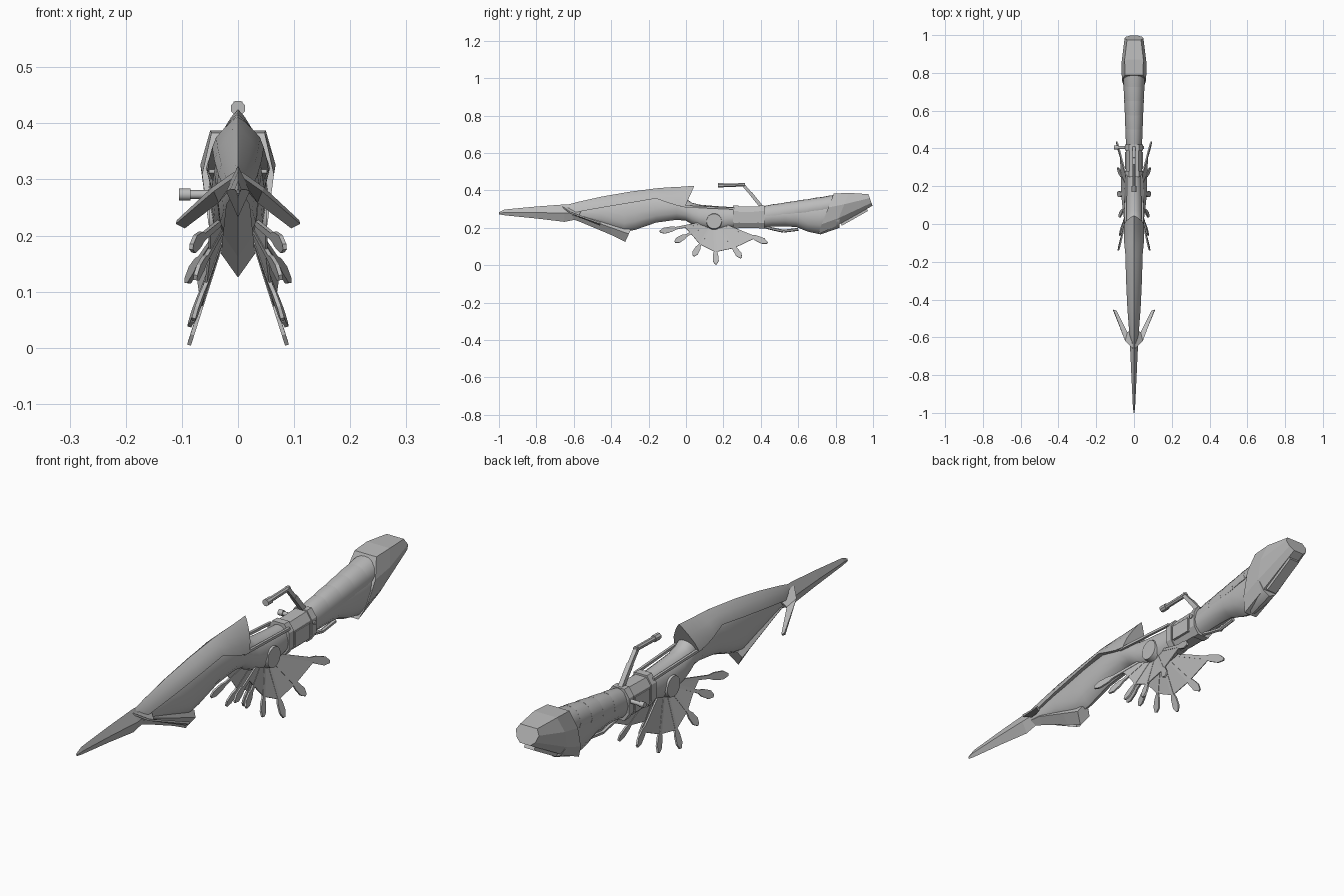
import bpy, bmesh, math
from mathutils import Vector

if "Cube" in bpy.data.objects:
    bpy.data.objects.remove(bpy.data.objects["Cube"])

metal = bpy.data.materials.new("grey_metal")
metal.diffuse_color = (0.5, 0.5, 0.5, 1)
metal.use_nodes = True
metal.node_tree.nodes["Principled BSDF"].inputs["Base Color"].default_value = metal.diffuse_color


def make(name, verts, faces, smooth=None, thick=0):
    me = bpy.data.meshes.new(name)
    me.from_pydata([tuple(v) for v in verts], [], faces)
    bm = bmesh.new()
    bm.from_mesh(me)
    bmesh.ops.recalc_face_normals(bm, faces=bm.faces)
    bm.to_mesh(me)
    bm.free()
    ob = bpy.data.objects.new(name, me)
    bpy.context.collection.objects.link(ob)
    me.materials.append(metal)
    if thick:
        mod = ob.modifiers.new("thickness", 'SOLIDIFY')
        mod.thickness = thick
        mod.offset = 0
    if smooth:
        bpy.ops.object.select_all(action='DESELECT')
        ob.select_set(True)
        bpy.context.view_layer.objects.active = ob
        bpy.ops.object.shade_smooth_by_angle(angle=math.radians(smooth))
    return ob


def loft(name, half, stations, smooth=None):
    """Skin a mirrored half section; station = y, top, bottom, half width, lean of the top."""
    ring = list(half) + [(-u, v) for u, v in reversed(half) if u > 0]
    n = len(ring)
    verts = []
    for y, zt, zb, w, *lean in stations:
        k = lean[0] if lean else 0
        verts += [(u * w, y + k * v, zb + (zt - zb) * v) for u, v in ring]
    faces = [(i * n + j, i * n + (j + 1) % n, (i + 1) * n + (j + 1) % n, (i + 1) * n + j)
             for i in range(len(stations) - 1) for j in range(n)]
    faces += [tuple(range(n)), tuple(range(len(verts) - n, len(verts)))]
    return make(name, verts, faces, smooth)


def rod(name, a, b, r, sides=8, r2=None, smooth=None):
    """Prism between two points."""
    a, b = Vector(a), Vector(b)
    q = (b - a).to_track_quat('Z', 'Y')
    verts = []
    for p, rad in ((a, r), (b, r2 or r)):
        for i in range(sides):
            t = 2 * math.pi * (i + 0.5) / sides
            verts.append(p + q @ Vector((rad * math.cos(t), rad * math.sin(t), 0)))
    faces = [(i, (i + 1) % sides, sides + (i + 1) % sides, sides + i) for i in range(sides)]
    faces += [tuple(range(sides)), tuple(range(sides, 2 * sides))]
    return make(name, verts, faces, smooth)


def box(name, c, size, tilt=0):
    verts = []
    for x in (-.5, .5):
        for y in (-.5, .5):
            for z in (-.5, .5):
                py, pz = y * size[1], z * size[2]
                verts.append((c[0] + x * size[0],
                              c[1] + py * math.cos(tilt) - pz * math.sin(tilt),
                              c[2] + py * math.sin(tilt) + pz * math.cos(tilt)))
    return make(name, verts, [(0, 1, 3, 2), (4, 5, 7, 6), (0, 1, 5, 4),
                              (2, 3, 7, 6), (0, 2, 6, 4), (1, 3, 7, 5)])


ROUND = [(0, 1), (.3, .98), (.6, .9), (.85, .74), (1, .5), (.88, .25), (.5, .07), (0, 0)]
PEAK = [(0, 1), (.22, .88), (.55, .62), (.85, .33), (1, 0), (.85, 0)]
DIAMOND = [(0, 1), (1, .5), (0, 0)]
KEEL = [(.55, 1), (1, .65), (0, 0)]
OCT = [(.55, 1), (1, .75), (1, .25), (.55, 0)]
HEX = [(.74, 1), (1, .66), (.82, .25), (.45, 0)]
SCALE = [(0, 1), (.3, .98), (.6, .9), (.85, .74), (1, .5), (.93, .35)]

# Front spike, keel blade and swept side fins
loft("front_spike", DIAMOND, [
    (-1, .284, .272, .002), (-.97, .298, .267, .006), (-.8, .314, .25, .014),
    (-.65, .325, .232, .021), (-.56, .32, .25, .015)])
loft("keel_blade", KEEL, [
    (-.67, .285, .272, .005), (-.55, .272, .225, .021),
    (-.4, .222, .162, .027), (-.325, .19, .125, .03, .03)])
for s in (1, -1):
    fin = [(.005, -.66, .31), (.045, -.62, .282), (.11, -.455, .224),
           (.094, -.46, .216), (.035, -.575, .262), (.012, -.56, .29)]
    make("side_fin", [(s * x, y, z) for x, y, z in fin],
         [(0, 1, 4, 5), (1, 2, 3, 4)], thick=.008)

# Main body and the peaked hood above it
loft("body", ROUND, [
    (-.6, .305, .255, .015), (-.45, .335, .215, .029), (-.33, .36, .178, .036),
    (-.27, .37, .19, .039), (-.16, .375, .228, .04), (-.05, .38, .243, .043),
    (0, .357, .238, .045), (.03, .335, .22, .047), (.07, .324, .2, .049),
    (.15, .317, .177, .05), (.21, .313, .187, .046), (.27, .31, .2, .042)], 40)
loft("hood", PEAK, [
    (-.64, .322, .282, .012), (-.58, .338, .285, .025), (-.45, .367, .308, .035),
    (-.3, .393, .333, .042), (-.16, .411, .357, .046), (-.1, .416, .335, .052),
    (-.05, .42, .32, .054, .03), (-.005, .425, .314, .054, .05)], 35)
for s in (1, -1):
    rod("side_rail", (s * .047, -.03, .316), (s * .041, .26, .303), .007, 4)
    rod("side_disc", (s * .03, .15, .235), (s * .052, .15, .235), .045, 20, .04, 30)

# Receiver with collars and side plates
loft("receiver", OCT, [(.25, .312, .2, .043), (.42, .316, .2, .043)])
for y in (.25, .39):
    loft("collar", OCT, [(y, .32, .196, .047), (y + .03, .32, .196, .047)])
box("side_plate", (0, .335, .25), (.094, .09, .06))

# Feather fans: splayed ribs with webs between them
TIPS = [(-.29, -.06), (-.21, -.115), (-.11, -.19), (.01, -.235), (.145, -.2), (.285, -.12)]
REACH = [.55, .6, .68, .72, .74, .78]


def fan(s, u, v):
    return (s * (.012 - .1 * v + .22 * math.hypot(u, v)), .15 + u, .24 + v)


for s in (1, -1):
    web = [fan(s, 0, 0)] + [fan(s, u * f, v * f) for (u, v), f in zip(TIPS, REACH)]
    make("fan_web", web, [(0, i, i + 1) for i in range(1, 6)], thick=.004)
    for u, v in TIPS:
        r = math.hypot(u, v)
        nu, nv = -v / r, u / r
        verts = []
        for f, w in ((.1, .005), (.7, .007), (.78, .014), (.92, .016), (1, .005)):
            verts += [fan(s, u * f + nu * w * k, v * f + nv * w * k) for k in (-1, 1)]
        make("feather", verts, [(i, i + 1, i + 3, i + 2) for i in (0, 2, 4, 6)], thick=.007)

# Sight on its bent arm
rod("sight_arm", (0, .41, .305), (0, .345, .385), .013, 4)
rod("sight_arm_top", (0, .35, .378), (0, .302, .434), .011, 4)
rod("sight_tube", (0, .185, .427), (0, .315, .43), .010, 8)
rod("sight_front", (0, .17, .427), (0, .2, .427), .0135, 8)

# Bolt handle
rod("bolt", (-.1, .405, .273), (.052, .405, .273), .008, 10, smooth=40)
rod("bolt_knob", (-.105, .405, .273), (-.085, .405, .273), .011, 10, smooth=40)

# Grip stock with overlapping scales
STOCK = [(.41, .313, .2, .042), (.46, .322, .207, .043), (.53, .331, .208, .046),
         (.59, .34, .204, .048), (.65, .35, .18, .051), (.72, .36, .165, .054),
         (.82, .374, .2, .056)]
loft("stock", ROUND, STOCK, 40)
for i in range(5):
    y = .43 + i * .075
    t = .317 + i * .0115
    w = .042 + i * .003
    loft("stock_scale", SCALE, [(y, t, t - .1, w, -.01), (y + .045, t + .009, t - .095, w + .003, -.01),
                                (y + .08, t + .013, t - .092, w + .004, -.01)], 40)

# Trigger tongue under the grip
path = [(.4, .212), (.46, .195), (.52, .182), (.6, .192)]
for a, b in zip(path, path[1:]):
    rod("trigger_tongue", (0, *a), (0, *b), .008, 6)

# Faceted butt with a pad on its sloping underside
loft("butt", HEX, [(.705, .383, .165, .064, .085), (.8, .387, .208, .067, .07),
                   (.997, .38, .318, .05, -.022)])
box("butt_pad", (0, .9, .257), (.044, .16, .014), math.atan2(.11, .195))
